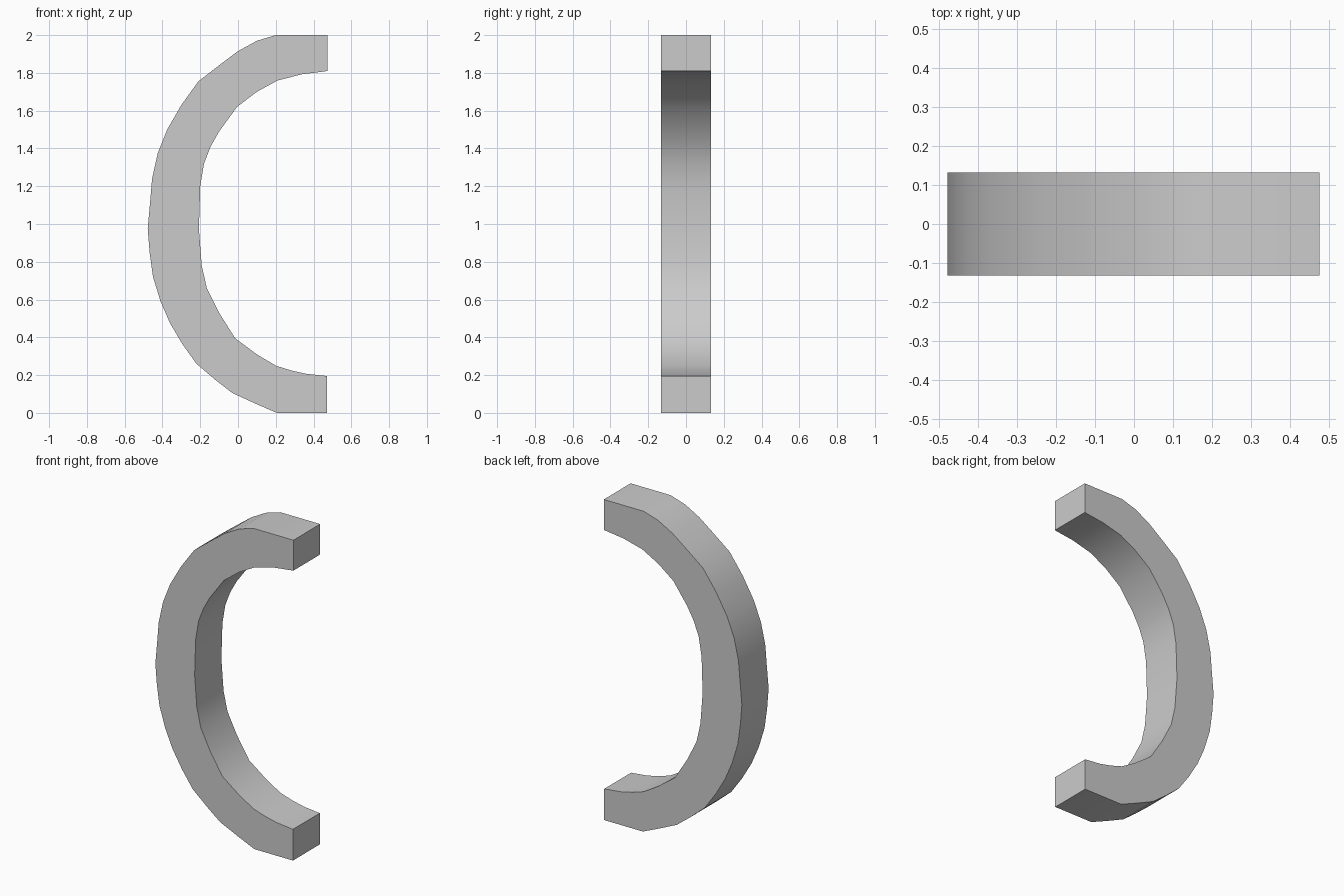
import bpy
import bmesh
import math

cube = bpy.data.objects.get("Cube")
if cube:
    bpy.data.objects.remove(cube, do_unlink=True)

# Plain grey finish
grey = bpy.data.materials.new("light grey")
colour = (0.6, 0.6, 0.6, 1)
grey.use_nodes = True
grey.diffuse_color = colour
grey.node_tree.nodes["Principled BSDF"].inputs["Base Color"].default_value = colour

# Outer edge, top to bottom
outer = [(.475, 2), (.2, 2), (.1, 1.97), (0, 1.915), (-.1, 1.84), (-.21, 1.755),
         (-.3, 1.63), (-.375, 1.5), (-.425, 1.375), (-.455, 1.24), (-.465, 1.12),
         (-.478, .975), (-.468, .85), (-.45, .72), (-.41, .59), (-.36, .475),
         (-.295, .365), (-.22, .26), (-.12, .175), (-.03, .105), (.09, .05),
         (.205, 0), (.472, 0)]
# Inner edge, bottom to top
inner = [(.472, .195), (.36, .207), (.28, .225), (.2, .25), (.1, .31), (-.015, .395),
         (-.1, .53), (-.165, .66), (-.192, .78), (-.207, .975), (-.2, 1.2),
         (-.18, 1.32), (-.145, 1.41), (-.1, 1.49), (-.005, 1.62), (.1, 1.7),
         (.21, 1.76), (.34, 1.793), (.475, 1.81)]
HALF_DEPTH = 0.132

# C-shaped bracket: fill the profile and extrude it through its depth
bm = bmesh.new()
face = bm.faces.new([bm.verts.new((x, -HALF_DEPTH, z)) for x, z in outer + inner])
geom = bmesh.ops.extrude_face_region(bm, geom=[face], use_keep_orig=True)["geom"]
moved = [v for v in geom if isinstance(v, bmesh.types.BMVert)]
bmesh.ops.translate(bm, verts=moved, vec=(0, 2 * HALF_DEPTH, 0))
bmesh.ops.recalc_face_normals(bm, faces=bm.faces)
mesh = bpy.data.meshes.new("curved_bracket")
bm.to_mesh(mesh)
bm.free()
mesh.materials.append(grey)
bracket = bpy.data.objects.new("curved_bracket", mesh)
bpy.context.collection.objects.link(bracket)

# Smooth along the curve, crisp at the sides and ends
bpy.ops.object.select_all(action="DESELECT")
bracket.select_set(True)
bpy.context.view_layer.objects.active = bracket
bpy.ops.object.shade_smooth_by_angle(angle=math.radians(35))
